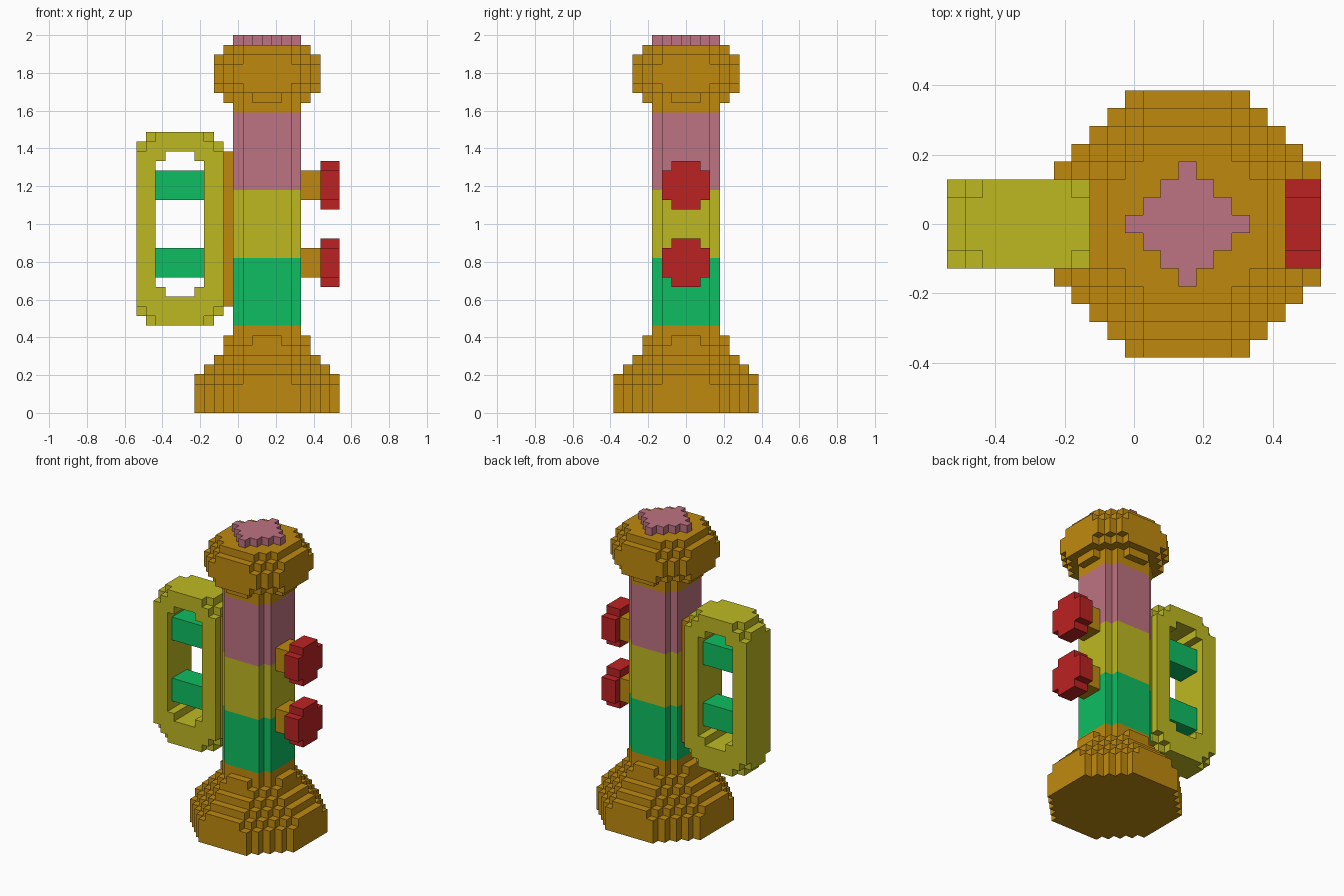
import bpy
import bmesh
from mathutils import Vector

V = 2 / 39                      # edge length of one block
CX = 13                         # block column on the main axis

if "Cube" in bpy.data.objects:
    bpy.data.objects.remove(bpy.data.objects["Cube"], do_unlink=True)


def linear(c):
    c /= 255
    return c / 12.92 if c <= 0.04045 else ((c + 0.055) / 1.055) ** 2.4


def material(name, rgb):
    m = bpy.data.materials.new(name)
    col = [linear(c) for c in rgb] + [1.0]
    m.diffuse_color = col
    m.use_nodes = True
    bsdf = next(n for n in m.node_tree.nodes if n.type == 'BSDF_PRINCIPLED')
    bsdf.inputs["Base Color"].default_value = col
    return m


amber = material("amber", (191, 138, 15))
olive_yellow = material("olive yellow", (190, 185, 34))
dusty_pink = material("dusty pink", (190, 115, 130))
green = material("green", (14, 190, 98))
red = material("red", (188, 34, 34))


def box(xs, ys, zs):
    """Blocks filling inclusive index ranges."""
    return {(x, y, z) for x in range(xs[0], xs[1] + 1)
            for y in range(ys[0], ys[1] + 1) for z in range(zs[0], zs[1] + 1)}


def octagon(z, r, s):
    """One stepped octagonal layer: half width r, corners cut where |x|+|y| > s."""
    return {(CX + x, y, z) for x in range(-r, r + 1) for y in range(-r, r + 1)
            if abs(x) + abs(y) <= s}


def stack(z0, layers):
    cells = set()
    for i, (r, s) in enumerate(layers):
        cells |= octagon(z0 + i, r, s)
    return cells


def rounded_frame():
    """Upright ring, corners clipped more on its two outer sheets."""
    cells = set()
    for x, y, z in box((0, 8), (-2, 2), (9, 28)):
        corner = min(x, 8 - x) + min(z - 9, 28 - z)
        hole = 2 <= x <= 6 and 12 <= z <= 26
        hole_corner = x in (2, 6) and z in (12, 26)
        if corner >= (2 if abs(y) == 2 else 1) and (not hole or hole_corner):
            cells.add((x, y, z))
    return cells


def button(zc):
    return {(x, y, z) for x, y, z in box((19, 20), (-2, 2), (zc - 2, zc + 2))
            if abs(y) + abs(z - zc) < 4}


COL = (3, 5)
parts = [
    # flared foot, column bands, bulb and cap
    ("flared_base", amber, stack(0, [(7, 10)] * 3 + [(7, 9), (6, 8), (5, 7), (4, 6), (4, 5), COL])),
    ("column_lower_band", green, stack(9, [COL] * 7)),
    ("column_middle_band", olive_yellow, stack(16, [COL] * 7)),
    ("column_upper_band", dusty_pink, stack(23, [COL] * 8)),
    ("top_bulb", amber, stack(31, [COL, (4, 5), (5, 7), (5, 8), (5, 8), (5, 7), (4, 6)])),
    ("top_cap", dusty_pink, octagon(38, 3, 3)),
    # side handle
    ("handle_mount", amber, box((9, 9), (-1, 1), (11, 26))),
    ("handle_frame", olive_yellow, rounded_frame()),
]
# rungs in the handle and buttons on the far side
for label, rung_z, button_z in (("lower", 15, 15), ("upper", 23, 23)):
    parts += [
        (label + "_handle_rung", green, box((2, 6), (-1, 1), (rung_z - 1, rung_z + 1))),
        (label + "_button_stem", amber, box((17, 18), (-1, 1), (button_z - 1, button_z + 1))),
        (label + "_button", red, button(button_z)),
    ]

solid = set().union(*(cells for _, _, cells in parts))


def build(name, mat, cells):
    """Make a mesh from the outward sides of the blocks."""
    bm = bmesh.new()
    verts = {}

    def corner(p):
        key = tuple(round(c) for c in p)
        if key not in verts:
            x, y, z = key
            verts[key] = bm.verts.new(((x - 10.5) * V, (y - 0.5) * V, z * V))
        return verts[key]

    for cell in sorted(cells):
        for axis in range(3):
            for side in (0, 1):
                n = Vector((0, 0, 0))
                n[axis] = 1 if side else -1
                if tuple(round(c + d) for c, d in zip(cell, n)) in solid:
                    continue
                u, w = Vector((0, 0, 0)), Vector((0, 0, 0))
                u[(axis + 1) % 3] = 1
                w[(axis + 2) % 3] = 1
                o = Vector(cell)
                if side:
                    o += n
                quad = [o, o + u, o + u + w, o + w]
                bm.faces.new([corner(p) for p in (quad if side else quad[::-1])])
    mesh = bpy.data.meshes.new(name)
    bm.to_mesh(mesh)
    bm.free()
    mesh.materials.append(mat)
    bpy.context.scene.collection.objects.link(bpy.data.objects.new(name, mesh))


for part in parts:
    build(*part)
